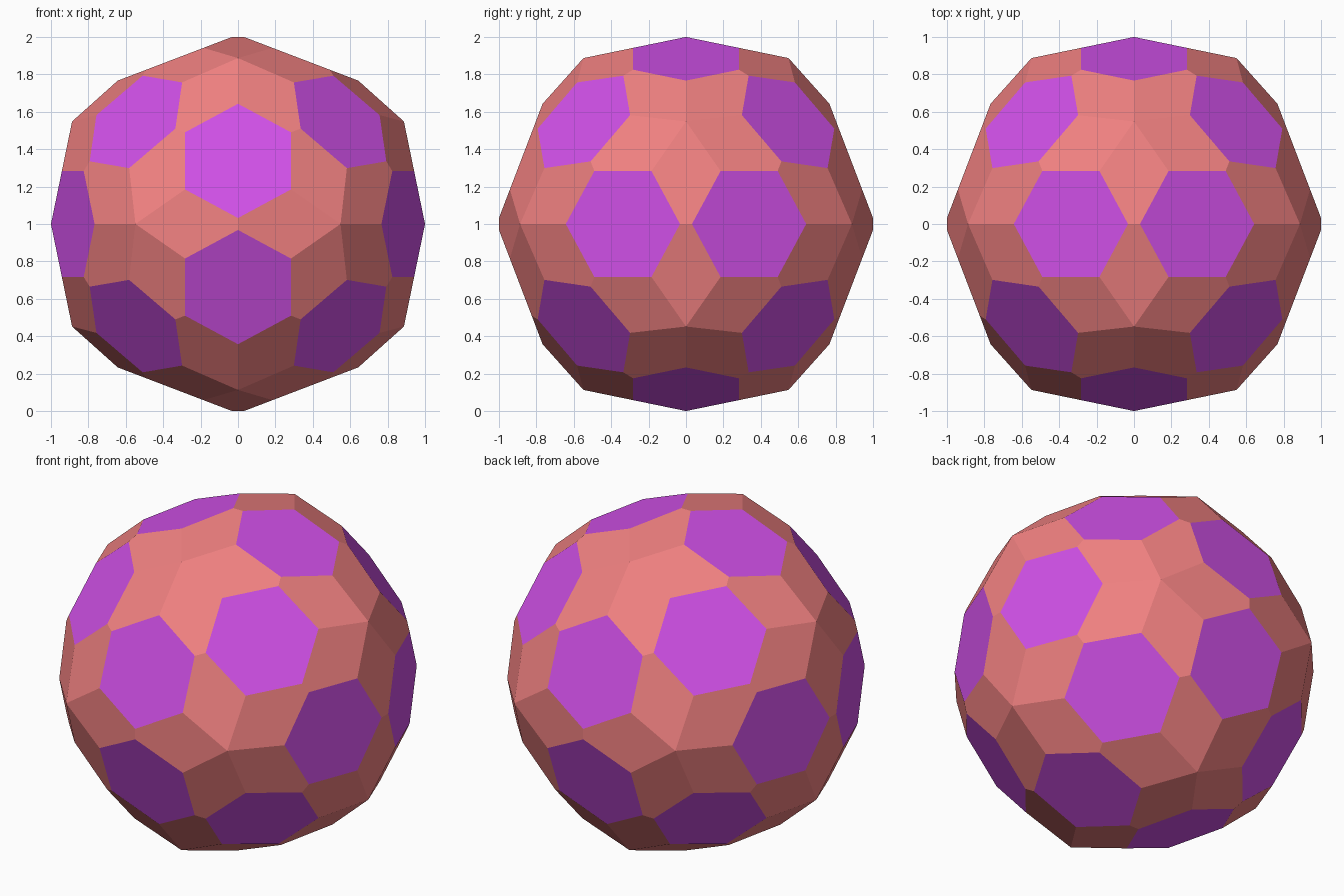
import bpy, bmesh, math
from mathutils import Vector

if "Cube" in bpy.data.objects:
    bpy.data.objects.remove(bpy.data.objects["Cube"])

PHI = (1 + math.sqrt(5)) / 2
SHORT = 0.032   # half length of the short edge shared by two pentagons


def cyclic(a, b):
    """Unit directions (+-a, 0, +-b) and their cyclic permutations."""
    out = []
    for sa in (1, -1):
        for sb in (1, -1):
            x, z = a * sa, b * sb
            out += [Vector(p).normalized() for p in ((x, 0, z), (z, x, 0), (0, z, x))]
    return out


def material(name, rgb):
    m = bpy.data.materials.new(name)
    m.diffuse_color = (*rgb, 1)
    m.use_nodes = True
    m.node_tree.nodes["Principled BSDF"].inputs["Base Color"].default_value = m.diffuse_color
    return m


# Threefold axes (hexagon centres) and fivefold axes (pentagon tips)
threefold = cyclic(1 / PHI, PHI)
threefold += [Vector((x, y, z)).normalized()
              for x in (1, -1) for y in (1, -1) for z in (1, -1)]
fivefold = cyclic(PHI, 1)

# Hexagon plane distance and radius, so the short edges lie at distance 1
s, c = threefold[0].x, threefold[0].z
hex_dist = c + s * SHORT
hex_rad = s - c * SHORT

# Tip radius that keeps the pentagons flat
slope = (s / 2) / (math.sqrt(3) / 2)
f = fivefold[0]
tip_rad = 1 / (max(map(abs, f)) + slope * abs(f.z))

points = [v * tip_rad for v in fivefold]
for d in threefold:
    for tip in sorted(fivefold, key=lambda v: -v.dot(d))[:3]:
        t = (tip - d * tip.dot(d)).normalized()
        points += [d * hex_dist + t * hex_rad, d * hex_dist - t * hex_rad]

# Faceted ball: hull of the corners, with flat regions merged
bm = bmesh.new()
for p in points:
    bm.verts.new(p + Vector((0, 0, 1)))
bmesh.ops.convex_hull(bm, input=bm.verts[:])
bmesh.ops.dissolve_limit(bm, angle_limit=math.radians(2),
                         verts=bm.verts[:], edges=bm.edges[:])
bmesh.ops.recalc_face_normals(bm, faces=bm.faces[:])

# Hexagons purple, pentagons coral
for face in bm.faces:
    face.smooth = False
    face.material_index = 1 if len(face.verts) == 6 else 0

mesh = bpy.data.meshes.new("faceted_ball")
bm.to_mesh(mesh)
bm.free()
mesh.materials.append(material("coral", (0.88, 0.22, 0.22)))
mesh.materials.append(material("purple", (0.63, 0.08, 0.80)))
bpy.context.collection.objects.link(bpy.data.objects.new("faceted_ball", mesh))
